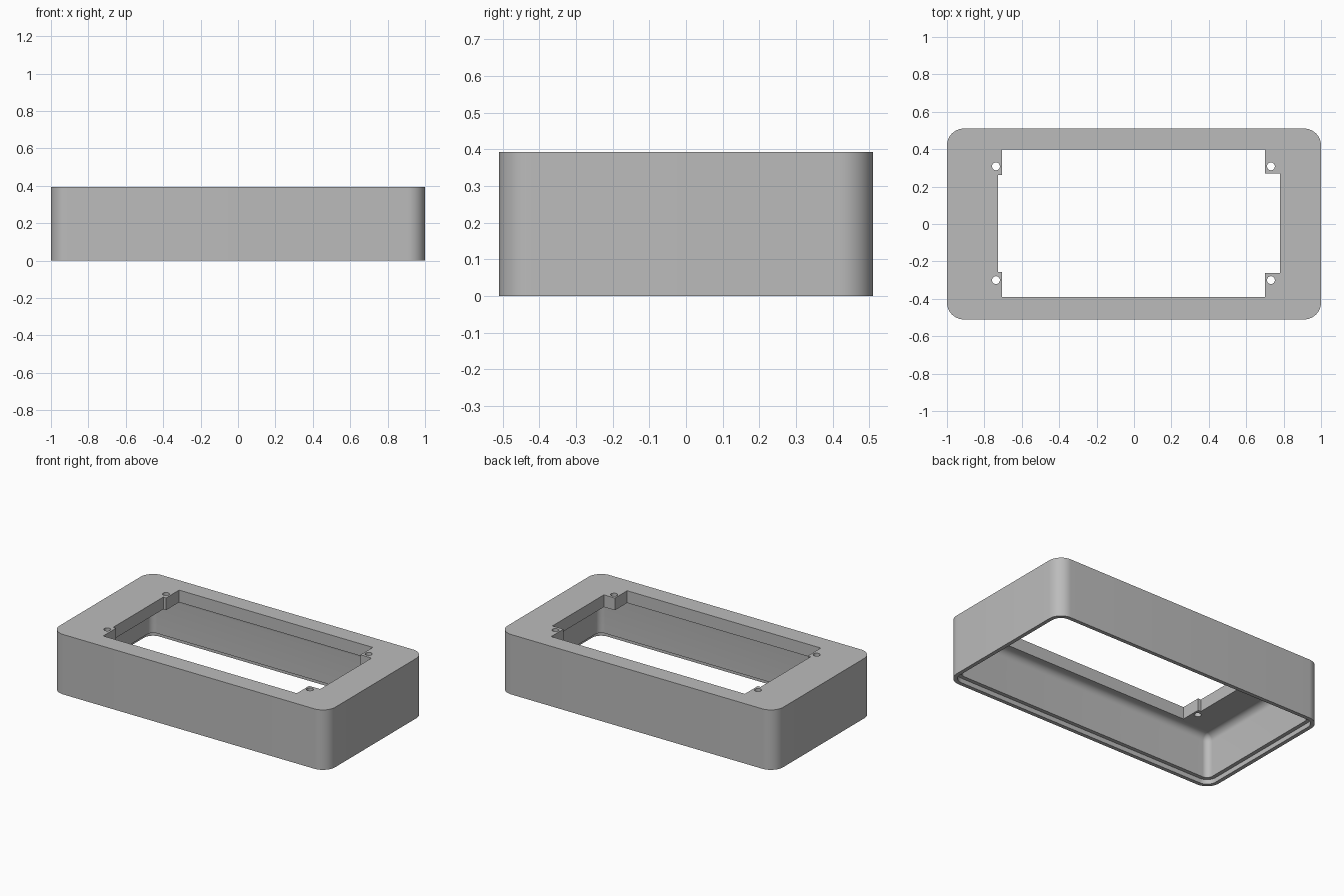
import bpy, bmesh, math

cube = bpy.data.objects.get("Cube")
if cube:
    bpy.data.objects.remove(cube, do_unlink=True)

HALF_X, HALF_Y, HEIGHT, RADIUS = 1.0, 0.51, 0.393, 0.09
WALL, RIM, STEP = 0.05, 0.025, 0.03
CEILING, FILLET = 0.313, 0.045
SEGMENTS = 12

grey = bpy.data.materials.new("plain_grey")
grey.use_nodes = True
colour = (0.5, 0.5, 0.5, 1)
grey.diffuse_color = colour
grey.node_tree.nodes["Principled BSDF"].inputs["Base Color"].default_value = colour


def make_object(name, bm):
    bmesh.ops.recalc_face_normals(bm, faces=bm.faces)
    mesh = bpy.data.meshes.new(name)
    bm.to_mesh(mesh)
    bm.free()
    mesh.materials.append(grey)
    obj = bpy.data.objects.new(name, mesh)
    bpy.context.collection.objects.link(obj)
    return obj


def rounded_outline(inset):
    """Rounded rectangle, inset evenly from the outer footprint."""
    r = max(RADIUS - inset, 0.005)
    cx, cy = HALF_X - inset - r, HALF_Y - inset - r
    points = []
    for q, (sx, sy) in enumerate([(1, 1), (-1, 1), (-1, -1), (1, -1)]):
        for i in range(SEGMENTS + 1):
            a = (q + i / SEGMENTS) * math.pi / 2
            points.append((sx * cx + r * math.cos(a), sy * cy + r * math.sin(a)))
    return points


def loft(name, rings):
    """Skin a list of (outline, z) rings and cap both ends."""
    bm = bmesh.new()
    loops = [[bm.verts.new((x, y, z)) for x, y in pts] for pts, z in rings]
    for a, b in zip(loops, loops[1:]):
        n = len(a)
        for i in range(n):
            j = (i + 1) % n
            bm.faces.new((a[i], a[j], b[j], b[i]))
    bm.faces.new(loops[0])
    bm.faces.new(loops[-1])
    return make_object(name, bm)


# Shell: outer wall, stepped rim, inner wall, filleted ceiling
profile = [(0, HEIGHT), (0, 0), (RIM, 0), (RIM, STEP), (WALL, STEP)]
for i in range(9):
    a = i / 8 * math.pi / 2
    profile.append((WALL + FILLET * (1 - math.cos(a)),
                    CEILING - FILLET * (1 - math.sin(a))))
housing = loft("housing", [(rounded_outline(d), z) for d, z in profile])

# Window with four corner tabs, wider notch on one side
window = [(-0.705, -0.39), (0.70, -0.39), (0.70, -0.263), (0.78, -0.263),
          (0.78, 0.27), (0.70, 0.27), (0.70, 0.397), (-0.705, 0.397),
          (-0.705, 0.263), (-0.726, 0.263), (-0.726, -0.257), (-0.705, -0.257)]
cutters = [loft("window_cutter", [(window, 0.2), (window, 0.5)])]

# Screw holes through the tabs
for x in (-0.738, 0.732):
    for y in (-0.30, 0.308):
        circle = [(x + 0.021 * math.cos(i * math.pi / 12),
                   y + 0.021 * math.sin(i * math.pi / 12)) for i in range(24)]
        cutters.append(loft("screw_hole_cutter", [(circle, 0.2), (circle, 0.5)]))

# Cut the openings, then drop the cutters
bpy.context.view_layer.objects.active = housing
housing.select_set(True)
for cutter in cutters:
    cutter.hide_render = True
    mod = housing.modifiers.new("cut", "BOOLEAN")
    mod.operation = "DIFFERENCE"
    mod.solver = "EXACT"
    mod.object = cutter
    bpy.ops.object.modifier_apply(modifier=mod.name)
    bpy.data.objects.remove(cutter, do_unlink=True)

bpy.ops.object.shade_smooth_by_angle(angle=math.radians(30))
